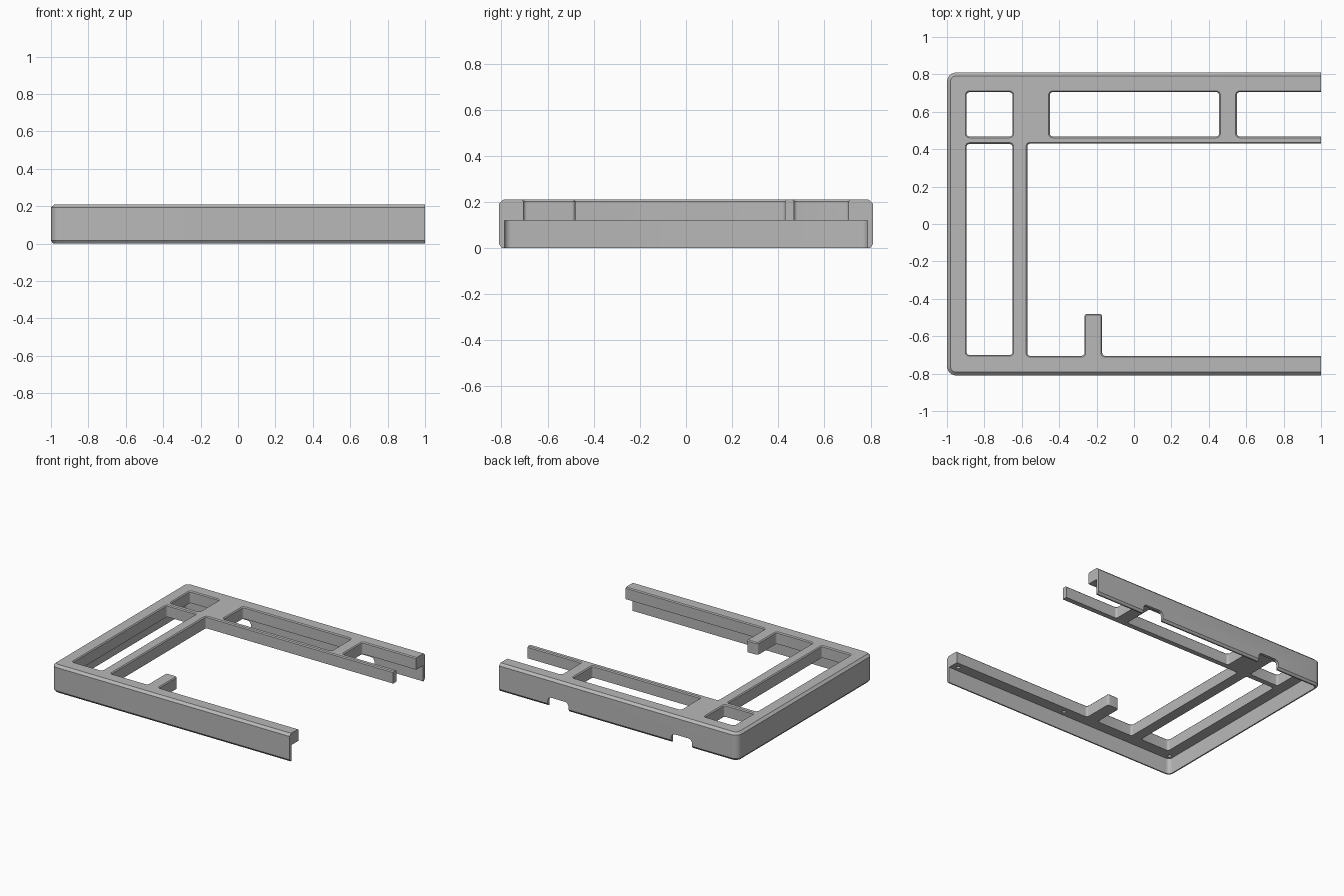
import bpy, bmesh, math
from mathutils import Vector, Matrix

if "Cube" in bpy.data.objects:
    bpy.data.objects.remove(bpy.data.objects["Cube"])

grey = bpy.data.materials.new("matte grey")
grey.use_nodes = True
grey.diffuse_color = (0.48, 0.48, 0.48, 1)
grey.node_tree.nodes["Principled BSDF"].inputs["Base Color"].default_value = grey.diffuse_color

PLATE_Z, TOP_Z, END_X = 0.12, 0.21, 1.0
OVER = 1.3          # openings run past the cut end


def rounded(corners, radius, grow=0.0, steps=6):
    """Round a counter-clockwise right-angled outline, grown outward by an offset."""
    pts, n = [], len(corners)
    for i in range(n):
        p = Vector(corners[i])
        a = (p - Vector(corners[i - 1])).normalized()
        b = (Vector(corners[(i + 1) % n]) - p).normalized()
        p = p + grow * (Vector((a.y, -a.x)) + Vector((b.y, -b.x)))
        turn = a.x * b.y - a.y * b.x
        r = max(radius + grow * turn, 0.002)
        centre = p - a * r + b * r
        for k in range(steps + 1):
            t = k / steps * math.pi / 2
            pts.append(centre + a * r * math.sin(t) - b * r * math.cos(t))
    return pts


def loft(name, corners, radius, levels, matrix=Matrix()):
    """Solid through (z, grow) levels of one rounded outline."""
    bm = bmesh.new()
    rings = [[bm.verts.new((p.x, p.y, z)) for p in rounded(corners, radius, grow)]
             for z, grow in levels]
    for low, high in zip(rings, rings[1:]):
        for i in range(len(low)):
            bm.faces.new((low[i - 1], low[i], high[i], high[i - 1]))
    bm.faces.new(rings[0][::-1])
    bm.faces.new(rings[-1])
    bm.transform(matrix)
    bmesh.ops.recalc_face_normals(bm, faces=bm.faces)
    mesh = bpy.data.meshes.new(name)
    bm.to_mesh(mesh)
    bm.free()
    mesh.materials.append(grey)
    ob = bpy.data.objects.new(name, mesh)
    bpy.context.collection.objects.link(ob)
    return ob


def rect(x0, x1, y0, y1):
    return [(x0, y0), (x1, y0), (x1, y1), (x0, y1)]


def cut(target, cutter):
    cutter.hide_render = True
    mod = target.modifiers.new("cut", "BOOLEAN")
    mod.operation, mod.solver, mod.object = "DIFFERENCE", "EXACT", cutter
    bpy.context.view_layer.objects.active = target
    bpy.ops.object.modifier_apply(modifier=mod.name)
    bpy.data.objects.remove(cutter)


# Outer body with chamfered top and bottom rims
frame = loft("case_frame", rect(-1, OVER, -0.81, 0.81), 0.05,
             [(0, -0.012), (0.016, 0), (0.193, 0), (TOP_Z, -0.018)])

# Hollow underside leaving a thin skirt
cut(frame, loft("cavity", rect(-0.978, OVER + 0.2, -0.788, 0.788), 0.03,
                [(-0.1, 0), (PLATE_Z, 0)]))

# Openings through the top plate, flared at the upper edge
main_opening = [(-0.57, -0.705), (-0.265, -0.705), (-0.265, -0.48), (-0.17, -0.48),
                (-0.17, -0.705), (OVER + 0.1, -0.705), (OVER + 0.1, 0.43), (-0.57, 0.43)]
openings = [
    rect(-0.895, -0.65, 0.468, 0.705),
    rect(-0.45, 0.455, 0.468, 0.705),
    rect(0.55, OVER + 0.1, 0.468, 0.705),
    rect(-0.895, -0.65, -0.7, 0.428),
    main_opening,
]
for outline in openings:
    cut(frame, loft("opening", outline, 0.016,
                    [(0.05, 0), (TOP_Z - 0.007, 0), (TOP_Z, 0.007), (TOP_Z + 0.05, 0.007)]))

# Rounded notches in the back wall
upright = Matrix.Rotation(math.pi / 2, 4, "X")
for x in (-0.53, 0.505):
    cut(frame, loft("notch", rect(x - 0.087, x + 0.087, -0.1, 0.068), 0.03,
                    [(-0.9, 0), (-0.74, 0)], upright))

# Blind screw holes under the front and back rails
for x in (-0.95, 0, 0.95):
    for y in (-0.75, 0.75):
        cut(frame, loft("screw_hole", rect(x - 0.014, x + 0.014, y - 0.014, y + 0.014),
                        0.0138, [(0.05, 0), (0.18, 0)]))

# Square cut at the open end
cut(frame, loft("end_cutter", rect(END_X, 2, -1, 1), 0.002, [(-0.2, 0), (0.5, 0)]))

bpy.ops.object.select_all(action="DESELECT")
frame.select_set(True)
bpy.context.view_layer.objects.active = frame
bpy.ops.object.shade_smooth_by_angle(angle=math.radians(30))
